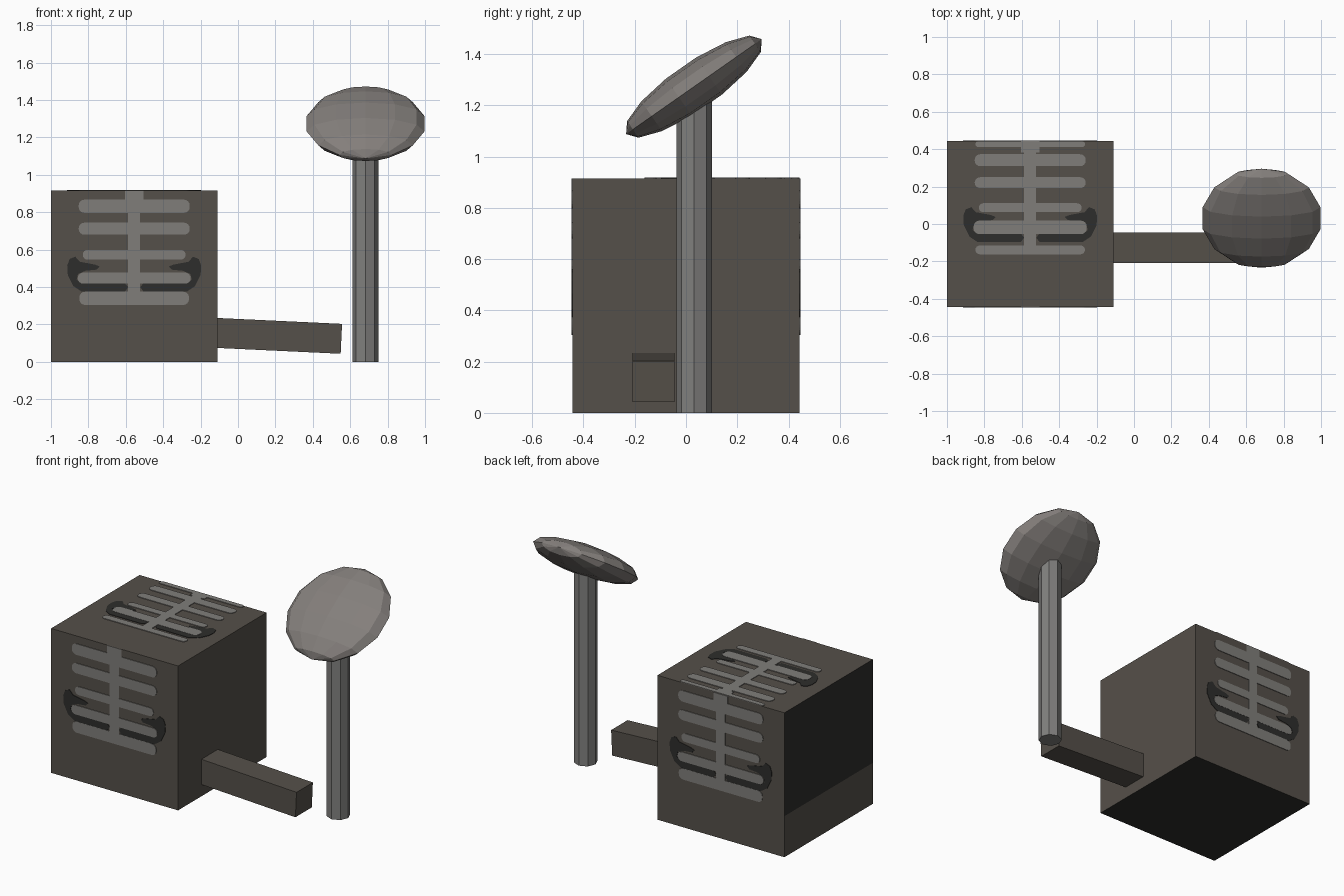
import bpy, bmesh, math
from mathutils import Matrix, Vector

if "Cube" in bpy.data.objects:
    bpy.data.objects.remove(bpy.data.objects["Cube"])


def material(name, rgb):
    m = bpy.data.materials.new(name)
    m.diffuse_color = (*rgb, 1)
    m.use_nodes = True
    m.node_tree.nodes["Principled BSDF"].inputs["Base Color"].default_value = m.diffuse_color
    return m


BROWN = material("soot brown", (0.091, 0.080, 0.067))
LIGHT = material("ash grey", (0.215, 0.208, 0.195))
DARK = material("charcoal", (0.027, 0.027, 0.025))
STEEL = material("steel grey", (0.216, 0.214, 0.208))
DISH = material("warm grey", (0.230, 0.212, 0.200))


def finish(bm, name, *mats):
    bmesh.ops.recalc_face_normals(bm, faces=bm.faces)
    me = bpy.data.meshes.new(name)
    bm.to_mesh(me)
    bm.free()
    ob = bpy.data.objects.new(name, me)
    for m in mats:
        me.materials.append(m)
    bpy.context.collection.objects.link(ob)
    return ob


def box(centre, size, tilt=0):
    bm = bmesh.new()
    bmesh.ops.create_cube(bm, size=1, matrix=Matrix.Translation(centre)
                          @ Matrix.Rotation(tilt, 4, 'Y') @ Matrix.Diagonal((*size, 1)))
    return bm


# body block: black underside and upper left side
CX, HALF, TOP = -0.555, 0.443, 0.915
bm = box((CX, 0, TOP / 2), (0.89, 2 * HALF, TOP))
bmesh.ops.bisect_plane(bm, geom=bm.verts[:] + bm.edges[:] + bm.faces[:],
                       plane_co=(0, 0, 0.26), plane_no=(0, 0, 1))
bm.normal_update()
for f in bm.faces:
    upper_left = f.normal.x < -0.5 and f.calc_center_median().z > 0.26
    f.material_index = int(upper_left or f.normal.z < -0.5)
finish(bm, "body_block", BROWN, DARK)

# side bar, sloping slightly down
finish(box((0.2165, -0.127, 0.139), (0.673, 0.164, 0.16), math.radians(2.7)), "side_bar", BROWN)

# eight-sided post
bm = bmesh.new()
bmesh.ops.create_cone(bm, cap_ends=True, segments=8, radius1=0.069, radius2=0.069, depth=1.24,
                      matrix=Matrix.Translation((0.681, 0.032, 0.62)))
finish(bm, "post", STEEL)

# flattened, tilted dish
bm = bmesh.new()
bmesh.ops.create_uvsphere(bm, u_segments=12, v_segments=7, radius=0.323,
                          matrix=Matrix.Translation((0.682, 0.031, 1.273))
                          @ Matrix.Rotation(math.radians(-55), 4, 'X')
                          @ Matrix.Diagonal((1, 0.28, 1, 1)))
finish(bm, "dish", DISH)


# painted details: u is across from the centre, d is distance down from the top edge
def rib(half, d0, d1):
    r = min(0.03, (d1 - d0) / 2)
    pts = []
    for cu, cd, a0 in ((half - r, d1 - r, 0), (r - half, d1 - r, 90),
                       (r - half, d0 + r, 180), (half - r, d0 + r, 270)):
        for k in range(5):
            a = math.radians(a0 + k * 22.5)
            pts.append((cu + r * math.cos(a), cd + r * math.sin(a)))
    return pts


def strip(half, d0, d1):
    return [(-half, d0), (half, d0), (half, d1), (-half, d1)]


HOOK = [(0.315, 0.353), (0.29, 0.38), (0.21, 0.395), (0.185, 0.405), (0.20, 0.422), (0.26, 0.428),
        (0.30, 0.445), (0.308, 0.475), (0.285, 0.495), (0.05, 0.495), (0.032, 0.515),
        (0.05, 0.54), (0.28, 0.54), (0.325, 0.51), (0.355, 0.45), (0.358, 0.40), (0.345, 0.365)]

RIBS = [(0.297, 0.048, 0.118), (0.297, 0.171, 0.235), (0.275, 0.316, 0.369),
        (0.302, 0.438, 0.497), (0.293, 0.54, 0.611)]
TOP_RIBS = [(0.293, 0.0, 0.032), (0.297, 0.07, 0.134), (0.297, 0.193, 0.251),
            (0.275, 0.332, 0.38), (0.302, 0.425, 0.497), (0.293, 0.558, 0.605)]


def plates(name, shapes, place, normal, thick, mat):
    bm = bmesh.new()
    for pts in shapes:
        f = bm.faces.new([bm.verts.new(place(u, d)) for u, d in pts])
        ext = bmesh.ops.extrude_face_region(bm, geom=[f])["geom"]
        bmesh.ops.translate(bm, verts=[v for v in ext if isinstance(v, bmesh.types.BMVert)],
                            vec=Vector(normal) * thick)
    finish(bm, name, mat)


SIDES = (
    ("front", lambda u, d: (CX + u, -HALF, TOP - d), (0, -1, 0), RIBS),
    ("back", lambda u, d: (CX + u, HALF, TOP - d), (0, 1, 0), RIBS),
    ("top", lambda u, d: (CX + u, HALF - d, TOP), (0, 0, 1), TOP_RIBS),
)
for side, place, normal, ribs in SIDES:
    light = [rib(*r) for r in ribs] + [strip(0.032, 0, ribs[-1][2]), strip(0.05, 0, 0.06)]
    plates(side + "_rib_marks", light, place, normal, 0.004, LIGHT)
    hooks = [HOOK, [(-u, d) for u, d in HOOK]]
    plates(side + "_hook_marks", hooks, place, normal, 0.003, DARK)
